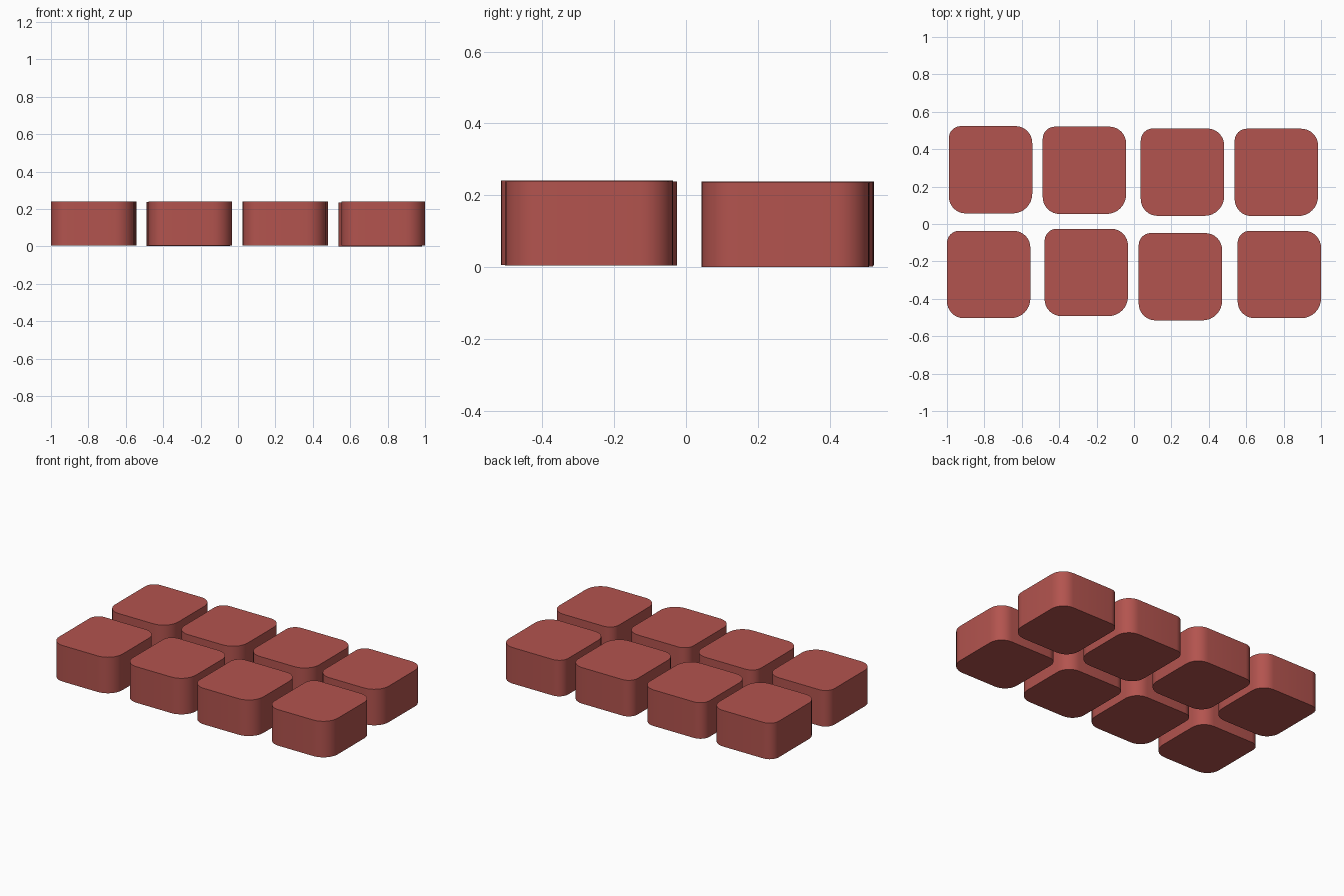
import bpy, bmesh, math

if "Cube" in bpy.data.objects:
    bpy.data.objects.remove(bpy.data.objects["Cube"])

red = bpy.data.materials.new("brick_red")
red.diffuse_color = (0.45, 0.088, 0.077, 1)
red.use_nodes = True
red.node_tree.nodes["Principled BSDF"].inputs["Base Color"].default_value = red.diffuse_color

W, D, H = 0.446, 0.467, 0.235


def rounded_outline():
    # corners: front right, back right, back left, front left (each with its own radius)
    corners = [(1, -1, 0.105, -90), (1, 1, 0.09, 0), (-1, 1, 0.065, 90), (-1, -1, 0.09, 180)]
    pts = []
    for sx, sy, r, start in corners:
        for i in range(9):
            a = math.radians(start + 90 * i / 8)
            pts.append((sx * (W / 2 - r) + r * math.cos(a),
                        sy * (D / 2 - r) + r * math.sin(a)))
    return pts


def block(name, x, y, z):
    bm = bmesh.new()
    face = bm.faces.new([bm.verts.new((px, py, 0)) for px, py in rounded_outline()])
    ext = bmesh.ops.extrude_face_region(bm, geom=[face])
    top = [v for v in ext["geom"] if isinstance(v, bmesh.types.BMVert)]
    bmesh.ops.translate(bm, verts=top, vec=(0, 0, H))
    bmesh.ops.recalc_face_normals(bm, faces=bm.faces)
    me = bpy.data.meshes.new(name)
    bm.to_mesh(me)
    bm.free()
    me.materials.append(red)
    ob = bpy.data.objects.new(name, me)
    ob.location = (x, y, z)
    bpy.context.collection.objects.link(ob)
    bpy.ops.object.select_all(action='DESELECT')
    ob.select_set(True)
    bpy.context.view_layer.objects.active = ob
    bpy.ops.object.shade_smooth_by_angle(angle=math.radians(35))


# two slightly uneven rows of four blocks: x, y, z
rows = {
    "back": [(-0.767, 0.290, 0.004), (-0.265, 0.287, 0.002),
             (0.259, 0.277, 0.004), (0.761, 0.276, 0.0)],
    "front": [(-0.777, -0.270, 0.006), (-0.255, -0.259, 0.004),
              (0.248, -0.282, 0.006), (0.777, -0.270, 0.004)],
}
for row, places in rows.items():
    for i, p in enumerate(places):
        block(f"{row}_block_{i + 1}", *p)
